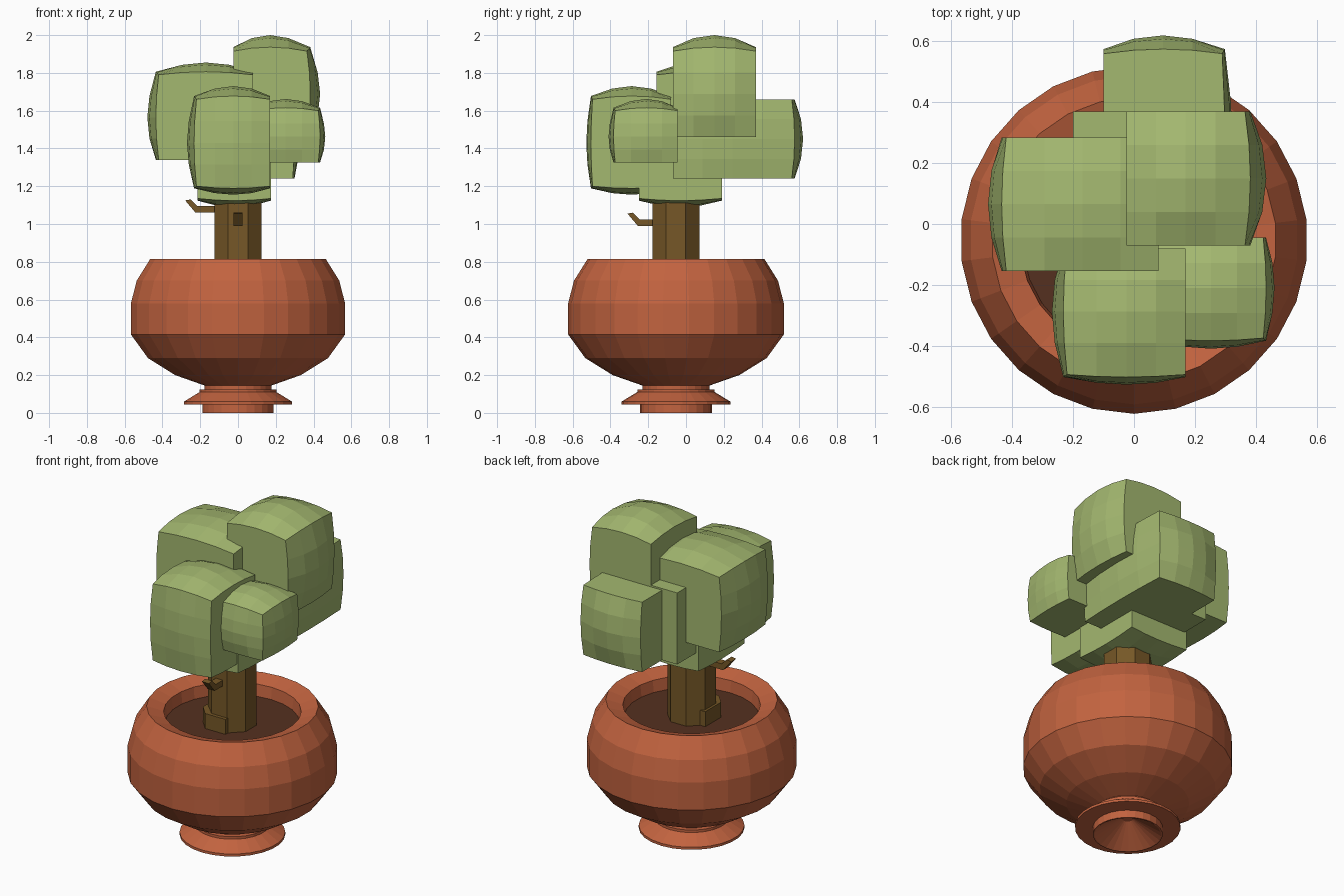
import bpy, bmesh, math
from mathutils import Matrix

if "Cube" in bpy.data.objects:
    bpy.data.objects.remove(bpy.data.objects["Cube"])


def material(name, rgb):
    m = bpy.data.materials.new(name)
    m.diffuse_color = (*rgb, 1)
    m.use_nodes = True
    m.node_tree.nodes["Principled BSDF"].inputs["Base Color"].default_value = m.diffuse_color
    return m


TERRACOTTA = material("terracotta", (0.54, 0.125, 0.05))
SOIL = material("soil", (0.089, 0.03, 0.014))
BARK = material("bark", (0.18, 0.096, 0.02))
LEAF = material("leaf_green", (0.37, 0.48, 0.162))
CY = -0.053  # y of the pot and trunk axis


def finish(name, bm, mat):
    bmesh.ops.recalc_face_normals(bm, faces=bm.faces)
    me = bpy.data.meshes.new(name)
    bm.to_mesh(me)
    bm.free()
    me.materials.append(mat)
    ob = bpy.data.objects.new(name, me)
    bpy.context.collection.objects.link(ob)
    return ob


def lathe(name, profile, sides, mat):
    """Spin a list of (radius, z) around the pot axis."""
    bm = bmesh.new()
    rings = []
    for r, z in profile:
        angles = [(i + 0.5) * math.tau / sides for i in range(sides)]
        rings.append([bm.verts.new((r * math.cos(a), CY + r * math.sin(a), z)) for a in angles])
    for a, b in zip(rings, rings[1:]):
        for i in range(sides):
            j = (i + 1) % sides
            bm.faces.new((a[i], a[j], b[j], b[i]))
    bm.faces.new(rings[0])
    bm.faces.new(rings[-1])
    return finish(name, bm, mat)


def prism(name, outline, depth, matrix, mat):
    """Extrude a flat xy outline along z, then place it."""
    bm = bmesh.new()
    face = bm.faces.new([bm.verts.new((x, y, 0)) for x, y in outline])
    new = bmesh.ops.extrude_face_region(bm, geom=[face])["geom"]
    bmesh.ops.translate(bm, vec=(0, 0, depth),
                        verts=[g for g in new if isinstance(g, bmesh.types.BMVert)])
    bm.transform(matrix)
    return finish(name, bm, mat)


def box(name, lo, hi, mat, bulge=None, cuts=3):
    """Box with domed sides; bulge maps a side such as '+z' to its height."""
    bm = bmesh.new()
    bmesh.ops.create_cube(bm, size=2)
    if bulge:
        bmesh.ops.subdivide_edges(bm, edges=bm.edges[:], cuts=cuts, use_grid_fill=True)
    for v in bm.verts:
        c = v.co.copy()
        p = [(lo[k] + hi[k]) / 2 + c[k] * (hi[k] - lo[k]) / 2 for k in range(3)]
        for side, h in (bulge or {}).items():
            k = "xyz".index(side[1])
            s = 1 if side[0] == "+" else -1
            if c[k] * s > 0.999:
                u, w = [c[n] ** 2 for n in range(3) if n != k]
                p[k] += s * h * (1 - 0.75 * u - 0.75 * w + 0.5 * u * w)
        v.co = p
    return finish(name, bm, mat)


def twig(name, origin, angle):
    """Bent square twig, a side profile given some width."""
    side = [(0.08, 0), (0.225, 0), (0.28, 0.065), (0.25, 0.07), (0.215, 0.035), (0.08, 0.035)]
    place = (Matrix.Translation(origin) @ Matrix.Rotation(angle, 4, "Z")
             @ Matrix.Translation((0, 0.023, 0)) @ Matrix.Rotation(math.pi / 2, 4, "X"))
    return prism(name, side, 0.046, place, BARK)


# Pot with hollow foot, flange, round body and sloping inner lip
lathe("pot", [(0.03, 0.1), (0.182, 0.0), (0.19, 0.0), (0.19, 0.045), (0.288, 0.045),
              (0.288, 0.06), (0.205, 0.11), (0.205, 0.125), (0.178, 0.125), (0.178, 0.145),
              (0.335, 0.2), (0.48, 0.29), (0.571, 0.415), (0.571, 0.58), (0.54, 0.7),
              (0.468, 0.815), (0.375, 0.785), (0.365, 0.7)], 26, TERRACOTTA)
lathe("soil", [(0.36, 0.69), (0.368, 0.715)], 26, SOIL)

# Trunk, root block wrapping its front left corner, and twigs
lathe("trunk", [(0.135, 0.69), (0.135, 1.3)], 8, BARK)
prism("root", [(-0.14, 0.07), (-0.14, -0.08), (-0.08, -0.145), (0.055, -0.145), (0.055, 0),
               (0, 0.07)], 0.115, Matrix.Translation((0, CY, 0.69)), BARK)
twig("left_twig", (0, CY, 1.06), math.pi)
twig("front_twig", (0, -0.03, 0.99), -math.pi / 2)

# Foliage blocks, domed on their outer sides
box("leaves_left", (-0.42, -0.155, 1.34), (0.08, 0.285, 1.79), LEAF,
    {"-x": 0.06, "+z": 0.065})
box("leaves_top", (-0.025, -0.07, 1.46), (0.365, 0.37, 1.915), LEAF,
    {"+x": 0.07, "+z": 0.085})
box("leaves_front", (-0.22, -0.495, 1.2), (0.17, -0.08, 1.66), LEAF,
    {"-x": 0.05, "-y": 0.033, "+z": 0.07, "-z": 0.045})
box("leaves_right", (0.08, -0.375, 1.325), (0.425, -0.045, 1.6), LEAF,
    {"+x": 0.037, "-y": 0.035, "+z": 0.062})
box("leaves_back", (-0.1, -0.07, 1.24), (0.29, 0.56, 1.66), LEAF,
    {"+y": 0.06, "+x": 0.035})
box("leaves_core", (-0.2, -0.07, 1.24), (0.17, 0.37, 1.67), LEAF)
box("leaves_under", (-0.215, -0.25, 1.135), (0.175, 0.19, 1.55), LEAF, {"-z": 0.045})
